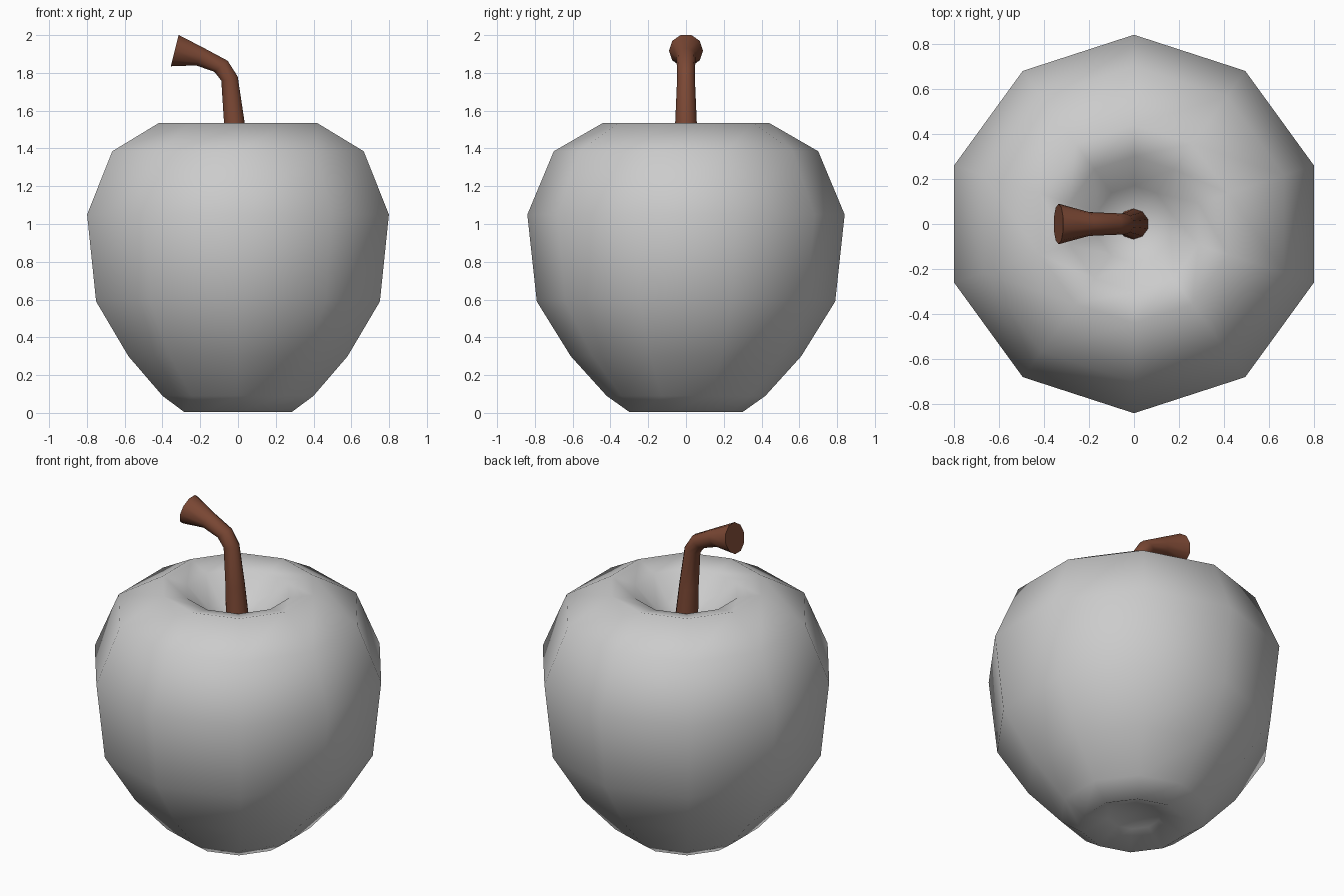
import bpy, bmesh, math
from mathutils import Vector

SIDES = 10

if "Cube" in bpy.data.objects:
    bpy.data.objects.remove(bpy.data.objects["Cube"], do_unlink=True)


def make_material(name, rgb):
    mat = bpy.data.materials.new(name)
    mat.use_nodes = True
    mat.diffuse_color = (*rgb, 1)
    mat.node_tree.nodes["Principled BSDF"].inputs["Base Color"].default_value = (*rgb, 1)
    return mat


def loft(name, rings, mat, start=None, end=None):
    """Skin rings of points; each end closes to a pole point or a flat cap."""
    bm = bmesh.new()
    loops = [[bm.verts.new(p) for p in ring] for ring in rings]
    for a, b in zip(loops, loops[1:]):
        for i in range(SIDES):
            j = (i + 1) % SIDES
            bm.faces.new((a[i], a[j], b[j], b[i]))
    for loop, pole in ((loops[0], start), (loops[-1], end)):
        if pole is None:
            bm.faces.new(loop)
        else:
            tip = bm.verts.new(pole)
            for i in range(SIDES):
                bm.faces.new((loop[i], loop[(i + 1) % SIDES], tip))
    bmesh.ops.recalc_face_normals(bm, faces=bm.faces)
    mesh = bpy.data.meshes.new(name)
    bm.to_mesh(mesh)
    bm.free()
    mesh.materials.append(mat)
    mesh.shade_smooth()
    obj = bpy.data.objects.new(name, mesh)
    bpy.context.collection.objects.link(obj)
    return obj


def circle(centre, radius, u, v):
    """Ring of points in the plane of u and v, with a corner on the v axis."""
    angles = [math.pi / 2 + math.tau * i / SIDES for i in range(SIDES)]
    return [Vector(centre) + radius * (math.cos(a) * u + math.sin(a) * v) for a in angles]


X, Y, Z = Vector((1, 0, 0)), Vector((0, 1, 0)), Vector((0, 0, 1))
grey = make_material("fruit grey", (0.6, 0.6, 0.6))
brown = make_material("stem brown", (0.2, 0.065, 0.035))

# Fruit body: (radius, height) from the underside dimple up into the top hollow
profile = [(0.15, 0.07), (0.30, 0.005), (0.42, 0.09), (0.61, 0.30), (0.79, 0.59),
           (0.84, 1.05), (0.70, 1.385), (0.44, 1.535), (0.30, 1.50), (0.17, 1.37)]
loft("fruit_body", [circle((0, 0, z), r, X, Y) for r, z in profile], grey,
     start=(0, 0, 0.09), end=(0, 0, 1.29))

# Stem: (x, z, radius, lean from vertical in degrees), bending towards -x
stations = [(0, 1.28, 0.07, 0), (-0.02, 1.54, 0.057, 6), (-0.045, 1.77, 0.047, 14),
            (-0.09, 1.835, 0.048, 40), (-0.20, 1.885, 0.053, 64), (-0.335, 1.918, 0.09, 76)]
rings = []
for x, z, r, lean in stations:
    a = math.radians(lean)
    across = math.cos(a) * X + math.sin(a) * Z
    rings.append(circle((x, 0, z), r, across, Y))
stem = loft("stem", rings, brown)

# Keep the cut end of the stem crisp
bpy.context.view_layer.objects.active = stem
stem.select_set(True)
bpy.ops.object.shade_smooth_by_angle(angle=math.radians(50))
stem.select_set(False)
